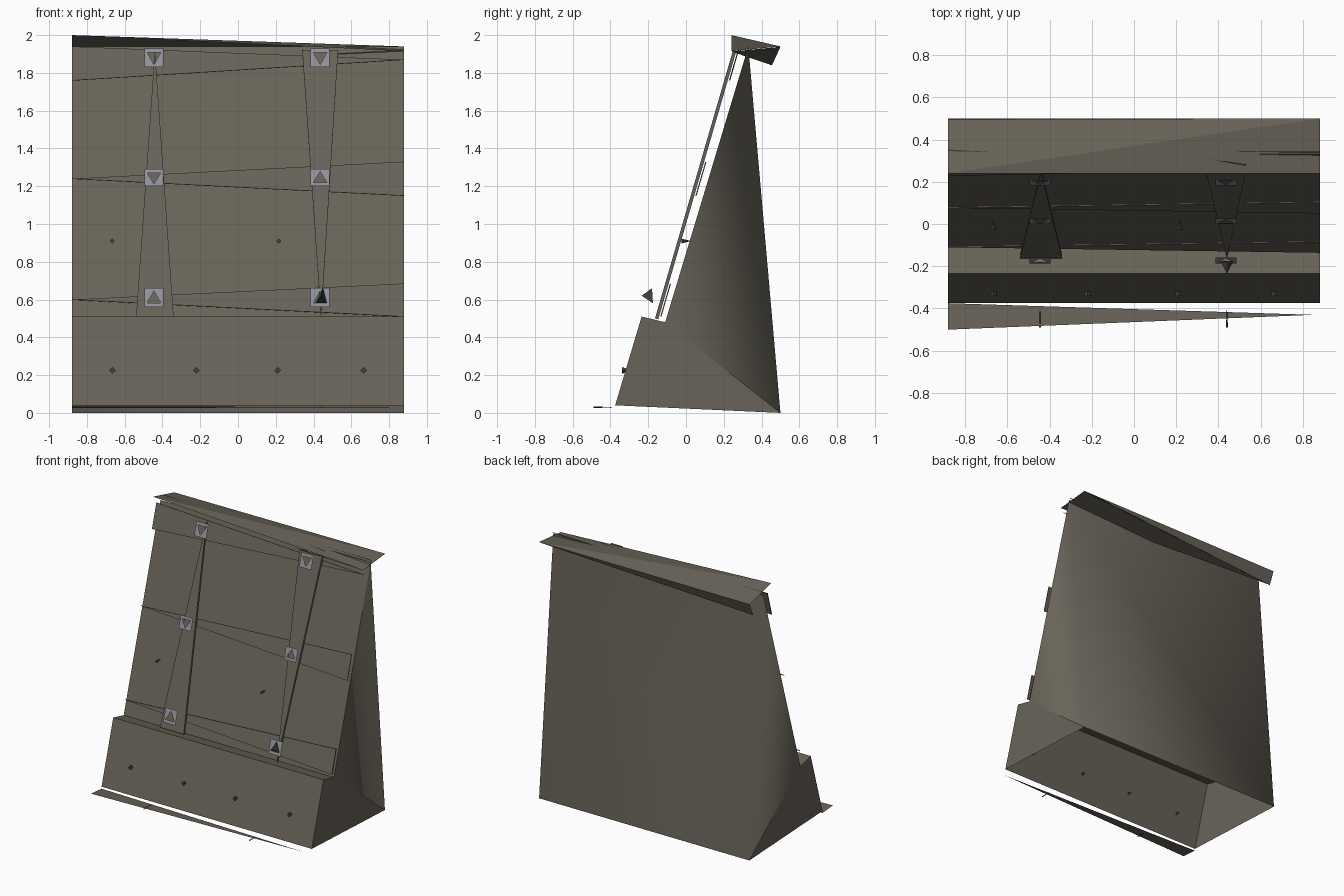
import bpy
import bmesh
from mathutils import Vector

cube = bpy.data.objects.get("Cube")
if cube:
    bpy.data.objects.remove(cube, do_unlink=True)

W = 0.88                      # half width
CENTRE = Vector((0, 0.15, 0.9))


def material(name, rgb):
    m = bpy.data.materials.new(name)
    m.use_nodes = True
    m.diffuse_color = (*rgb, 1)
    bsdf = m.node_tree.nodes["Principled BSDF"]
    bsdf.inputs["Base Color"].default_value = (*rgb, 1)
    bsdf.inputs["Roughness"].default_value = 0.9
    return m


WOOD = material("weathered_wood", (0.14, 0.127, 0.1))
STEEL = material("grey_steel", (0.29, 0.29, 0.33))
IRON = material("dark_iron", (0.05, 0.05, 0.046))


def sheet(name, verts, faces, mat=WOOD, thickness=0.0, smooth=False):
    """Flat panels whose faces all point away from the middle of the model."""
    bm = bmesh.new()
    vs = [bm.verts.new(v) for v in verts]
    for f in faces:
        face = bm.faces.new([vs[i] for i in f])
        face.smooth = smooth
        face.normal_update()
        if face.normal.dot(face.calc_center_median() - CENTRE) < 0:
            face.normal_flip()
    mesh = bpy.data.meshes.new(name)
    bm.to_mesh(mesh)
    bm.free()
    obj = bpy.data.objects.new(name, mesh)
    bpy.context.collection.objects.link(obj)
    mesh.materials.append(mat)
    if thickness:
        mod = obj.modifiers.new("thickness", "SOLIDIFY")
        mod.thickness = thickness
    return obj


def front(x, z, gap=0.0):
    """Point on the leaning front, moved forward by gap."""
    return (x, -0.11 + 0.291 * (z - 0.48) - gap, z)


def span(profile):
    """Both ends of a (y, z) profile: right end first, left end second."""
    return [(s * W, y, z) for y, z in profile for s in (-1, 1)]


# Leaning body: sides and back share soft normals
hip, heel, ridge = (-0.11, 0.48), (0.5, 0.0), (0.33, 1.94)
sheet("body_sides_and_back", span([hip, heel, ridge]),
      [(0, 2, 4), (1, 3, 5), (2, 3, 5, 4)], smooth=True)
sheet("front_panel", span([hip, ridge]), [(0, 1, 3, 2)])

# Base box, open underneath
toe, lip = (-0.375, 0.04), (-0.235, 0.51)
sheet("base_front_and_top", span([toe, lip, hip]), [(0, 1, 3, 2), (2, 3, 5, 4)])
sheet("base_sides", span([toe, lip, hip, heel]), [(0, 2, 4, 6), (1, 3, 5, 7)])

# Loose ground strip
sheet("ground_strip", [(-W, -0.5, 0.035), (-W, -0.375, 0.025), (0.85, -0.43, 0.03)],
      [(0, 1, 2)]).data.flip_normals()

# Tapered horizontal boards
for name, corners in {
    "top_rail": [(-W, 1.76), (W, 1.87), (-W, 1.94)],
    "middle_rail": [(-W, 1.24), (W, 1.15), (W, 1.33)],
    "lower_rail": [(-W, 0.60), (W, 0.51), (W, 0.685)],
}.items():
    sheet(name, [front(x, z, 0.035) for x, z in corners], [(0, 1, 2)], thickness=0.006)

# Tapered upright boards
for name, corners in {
    "right_upright": [(-0.54, 0.5), (-0.34, 0.5), (-0.44, 1.92)],
    "left_upright": [(0.44, 0.5), (0.53, 1.92), (0.34, 1.92)],
}.items():
    sheet(name, [front(x, z, 0.06) for x, z in corners], [(0, 1, 2)], thickness=0.018)

# Sloping cap with back flap and underside
sheet("cap", [(-W, 0.24, 2.0), (W, 0.24, 1.915), (W, 0.5, 1.94),
              (-W, 0.495, 1.935), (-W, 0.455, 1.84)],
      [(0, 1, 2), (0, 2, 3), (3, 2, 4)])
sheet("cap_underside", [(-W, 0.455, 1.84), (W, 0.5, 1.938), (W, 0.24, 1.913)],
      [(0, 1, 2)]).data.flip_normals()

# Splinters on the cap
for i, (x0, y0, x1, y1) in enumerate([(-W, 0.345, -0.66, 0.34),
                                      (W, 0.335, 0.46, 0.345),
                                      (0.53, 0.275, 0.34, 0.31)]):
    z = 1.975 if x0 < 0 else 1.95
    sheet(f"cap_splinter_{i}", [(x0, y0, z), (x0, y0 + 0.008, z), (x1, y1, z)],
          [(0, 1, 2)], IRON)


# Steel plates with a triangular hole
def plate(name, cx, cz, flip, h=0.05):
    outer = [(-0.05, -h), (0.05, -h), (0.05, h), (-0.05, h)]
    inner = [(0.036, 0.028 * flip), (-0.036, 0.028 * flip), (0, -0.036 * flip)]
    pts = [front(cx + x, cz + z * (1 if i < 4 else h / 0.05), 0.1)
           for i, (x, z) in enumerate(outer + inner)]
    if flip > 0:
        faces = [(0, 1, 6), (1, 2, 4, 6), (2, 3, 5, 4), (3, 0, 6, 5)]
    else:
        faces = [(2, 3, 6), (3, 0, 5, 6), (0, 1, 4, 5), (1, 2, 6, 4)]
    return sheet(name, pts, faces, STEEL)


for side, x in (("right", -0.445), ("left", 0.435)):
    plate(f"{side}_top_plate", x, 1.88, 1)
    plate(f"{side}_middle_plate", x, 1.245, 1 if x < 0 else -1, 0.045)
    plate(f"{side}_lower_plate", x, 0.61, -1)

# Bent tab standing out of the lower left plate
sheet("bent_tab", [(0.41, -0.175, 0.58), (0.47, -0.175, 0.58), (0.45, -0.18, 0.66),
                   (0.44, -0.235, 0.62)], [(0, 1, 3), (1, 2, 3), (2, 0, 3)], IRON)


# Nails
def nail(name, x, y, z, r, depth):
    bpy.ops.mesh.primitive_cone_add(vertices=4, radius1=r, radius2=0, depth=depth,
                                    location=(x, y, z), rotation=(-1.5708, 0, 0))
    obj = bpy.context.object
    obj.name = name
    obj.data.materials.append(IRON)


for i, x in enumerate((-0.665, -0.22, 0.21, 0.665)):
    nail(f"base_nail_{i}", x, -0.315, 0.225, 0.018, 0.05)
for i, x in enumerate((-0.665, 0.215)):
    nail(f"panel_nail_{i}", x, 0.0, 0.91, 0.013, 0.05)
for i, x in enumerate((-0.445, 0.44)):
    nail(f"ground_nail_{i}", x, -0.44, 0.03, 0.005, 0.1)
